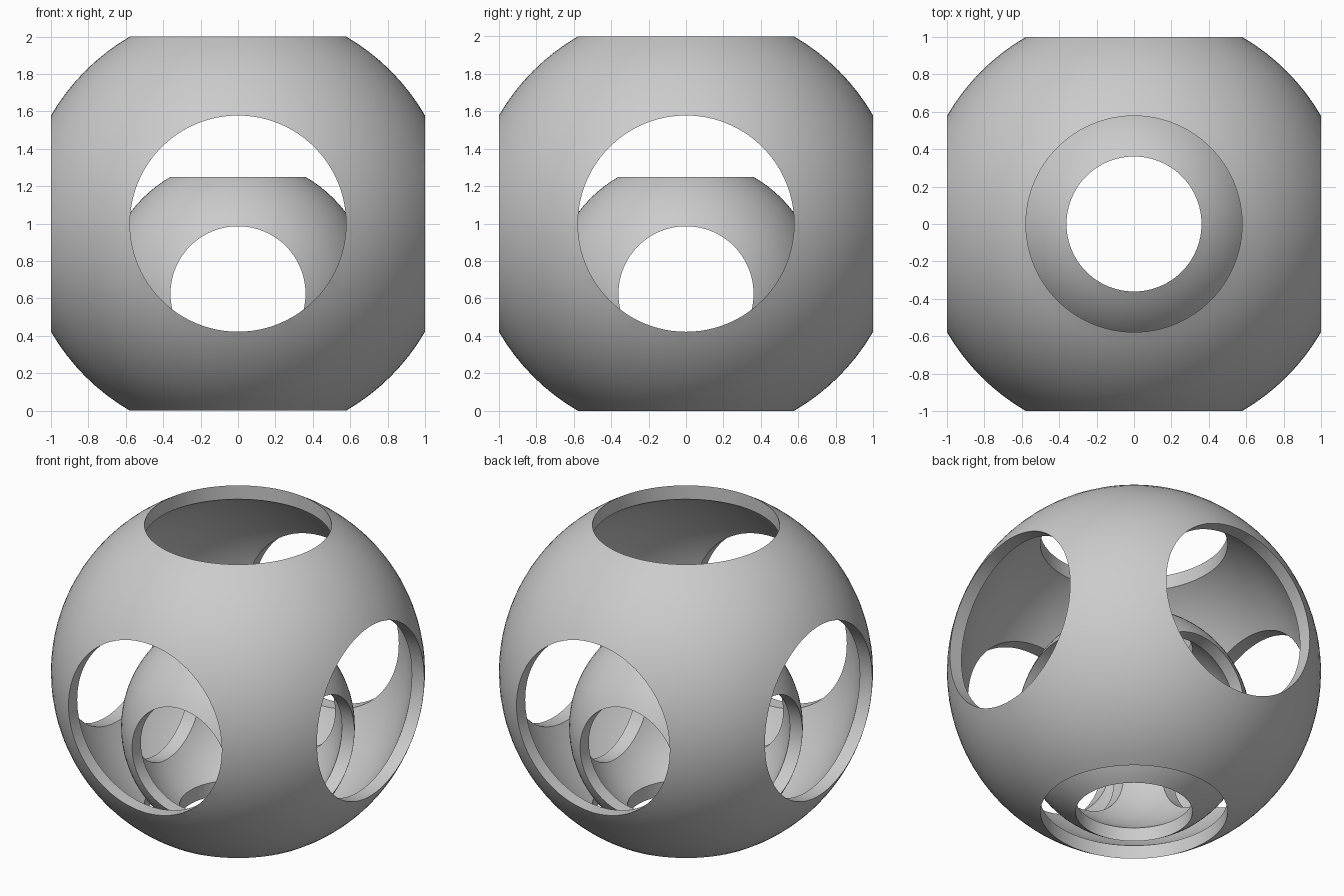
import bpy
import math

if "Cube" in bpy.data.objects:
    bpy.data.objects.remove(bpy.data.objects["Cube"])

grey = bpy.data.materials.new("plain_grey")
grey.use_nodes = True
grey.diffuse_color = (0.6, 0.6, 0.6, 1)
grey.node_tree.nodes["Principled BSDF"].inputs["Base Color"].default_value = grey.diffuse_color

WALL = 0.08


def ball(name, radius, z):
    bpy.ops.mesh.primitive_uv_sphere_add(segments=96, ring_count=48, radius=radius, location=(0, 0, z))
    obj = bpy.context.object
    obj.name = name
    return obj


def subtract(obj, cutter):
    mod = obj.modifiers.new("cut", "BOOLEAN")
    mod.operation = "DIFFERENCE"
    mod.solver = "EXACT"
    mod.object = cutter
    bpy.context.view_layer.objects.active = obj
    bpy.ops.object.modifier_apply(modifier=mod.name)
    bpy.data.objects.remove(cutter)


def pierced_ball(name, half_size, hole_radius):
    """Hollow ball resting on the ground, with a round hole along each axis."""
    radius = math.hypot(half_size, hole_radius)
    shell = ball(name, radius, half_size)
    subtract(shell, ball("hollow_cutter", radius - WALL, half_size))
    for rotation in ((0, 0, 0), (math.pi / 2, 0, 0), (0, math.pi / 2, 0)):
        bpy.ops.mesh.primitive_cylinder_add(vertices=96, radius=hole_radius, depth=radius * 3,
                                            location=(0, 0, half_size), rotation=rotation)
        subtract(shell, bpy.context.object)
    shell.data.materials.clear()
    shell.data.materials.append(grey)
    bpy.ops.object.select_all(action="DESELECT")
    shell.select_set(True)
    bpy.context.view_layer.objects.active = shell
    bpy.ops.object.shade_smooth_by_angle(angle=math.radians(30))


# Large outer shell and the smaller shell loose inside it
pierced_ball("outer_shell", 1.0, 0.578)
pierced_ball("inner_shell", 0.625, 0.361)
